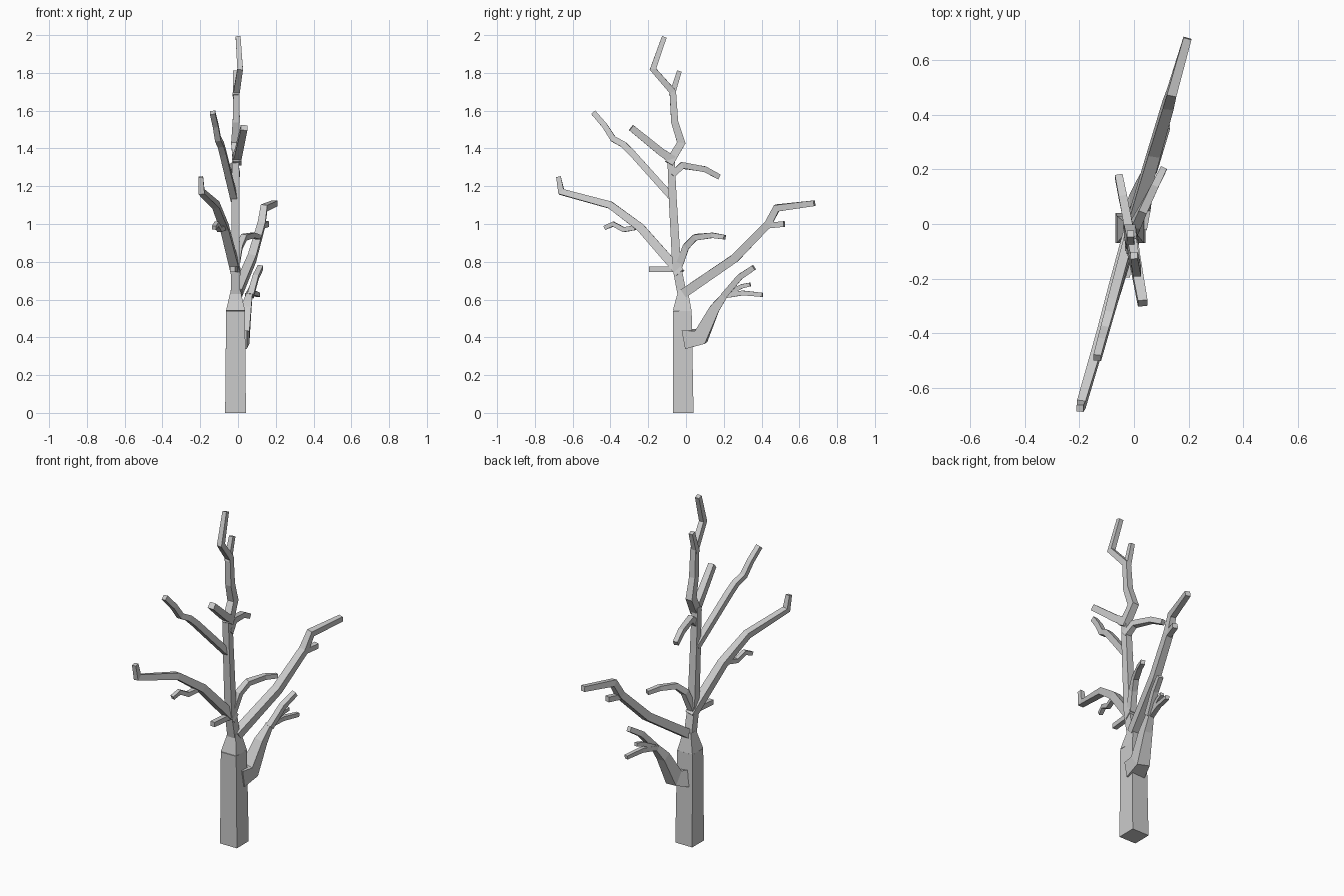
import bpy, bmesh
from mathutils import Vector

cube = bpy.data.objects.get("Cube")
if cube:
    bpy.data.objects.remove(cube)

bark = bpy.data.materials.new("grey_bark")
bark.use_nodes = True
grey = (.6, .6, .6, 1)
bark.diffuse_color = grey
bark.node_tree.nodes["Principled BSDF"].inputs["Base Color"].default_value = grey

# The tree's upright axis, from which every limb leans sideways
AXIS_X, AXIS_Y = -.013, -.04


def square_section(centre, tangent, radius, stretch):
    """Corners of a square across the limb, stretched at bends to keep its width."""
    across = Vector((1, 0, 0))
    across = (across - tangent * across.dot(tangent)).normalized() * radius
    side = tangent.cross(across) * stretch
    return [centre - across - side, centre + across - side,
            centre + across + side, centre - across + side]


def limb(name, path, thick, tip, lean=0):
    """Sweep a tapering square along (y, z) points; lean is the sideways drift per unit of y."""
    points = [Vector((AXIS_X + lean * (y - AXIS_Y), y, z)) for y, z in path]
    steps = [(b - a).normalized() for a, b in zip(points, points[1:])]
    arriving = [steps[0]] + steps
    leaving = steps + [steps[-1]]

    bm = bmesh.new()
    rings = []
    for i, (point, before, after) in enumerate(zip(points, arriving, leaving)):
        tangent = (before + after).normalized()
        width = thick + (tip - thick) * i / len(steps)
        corners = square_section(point, tangent, width / 2, 1 / tangent.dot(after))
        rings.append([bm.verts.new(corner) for corner in corners])
    for lower, upper in zip(rings, rings[1:]):
        for i in range(4):
            bm.faces.new((lower[i - 1], lower[i], upper[i], upper[i - 1]))
    bm.faces.new(rings[0])
    bm.faces.new(rings[-1])
    bmesh.ops.recalc_face_normals(bm, faces=bm.faces)

    mesh = bpy.data.meshes.new(name)
    bm.to_mesh(mesh)
    bm.free()
    mesh.materials.append(bark)
    bpy.context.collection.objects.link(bpy.data.objects.new(name, mesh))


# Trunk: square post narrowing at the shoulder
limb("trunk", [(-.015, 0), (-.02, .54)], thick=.11, tip=.1)
limb("trunk_shoulder", [(-.02, .54), (-.015, .65)], thick=.1, tip=.05)

# Central leader and its crown
limb("leader", [(-.015, .6), (-.05, .78), (-.07, 1.13), (-.08, 1.36)], thick=.05, tip=.038)
limb("crown", [(-.09, 1.32), (-.025, 1.43), (-.06, 1.54), (-.07, 1.7), (-.175, 1.82), (-.115, 1.99)],
     thick=.045, tip=.026, lean=-.18)
limb("crown_twig", [(-.075, 1.68), (-.035, 1.81)], thick=.03, tip=.025)
limb("front_fork", [(-.07, 1.34), (-.13, 1.38), (-.29, 1.51)], thick=.045, tip=.035, lean=-.18)
limb("back_twig", [(-.075, 1.26), (-.02, 1.31), (.1, 1.29), (.175, 1.25)],
     thick=.035, tip=.028, lean=-.2)

# Branches reaching forward
limb("upper_front_branch", [(-.065, 1.13), (-.285, 1.375), (-.33, 1.42), (-.385, 1.45), (-.43, 1.52), (-.49, 1.59)],
     thick=.036, tip=.028, lean=.27)
limb("long_front_branch", [(-.03, .74), (-.24, .98), (-.4, 1.1), (-.66, 1.17), (-.675, 1.25)],
     thick=.05, tip=.025, lean=.29)
limb("front_twig", [(-.27, .98), (-.33, .97), (-.385, 1), (-.43, .98)], thick=.026, tip=.022, lean=.29)
limb("front_stub", [(-.04, .76), (-.195, .76)], thick=.03, tip=.028, lean=.1)

# Branches reaching backward
limb("long_back_branch", [(-.01, .635), (.26, .82), (.435, 1), (.48, 1.085), (.68, 1.11)],
     thick=.05, tip=.03, lean=.29)
limb("long_back_twig", [(.42, .99), (.52, 1)], thick=.03, tip=.03, lean=.29)
limb("middle_back_twig", [(-.04, .77), (0, .88), (.05, .93), (.14, .94), (.205, .93)],
     thick=.038, tip=.024, lean=.5)

# Low back limb, heavy at the trunk, and its twigs
limb("low_limb", [(0, .39), (.08, .405), (.15, .55), (.21, .63)], thick=.1, tip=.03, lean=.3)
limb("low_limb_upper_twig", [(.2, .62), (.285, .72), (.36, .77)], thick=.034, tip=.028, lean=.33)
limb("low_limb_middle_twig", [(.22, .63), (.295, .67), (.34, .68)], thick=.025, tip=.02, lean=.27)
limb("low_limb_lower_twig", [(.2, .62), (.3, .635), (.405, .625)], thick=.028, tip=.022, lean=.27)
